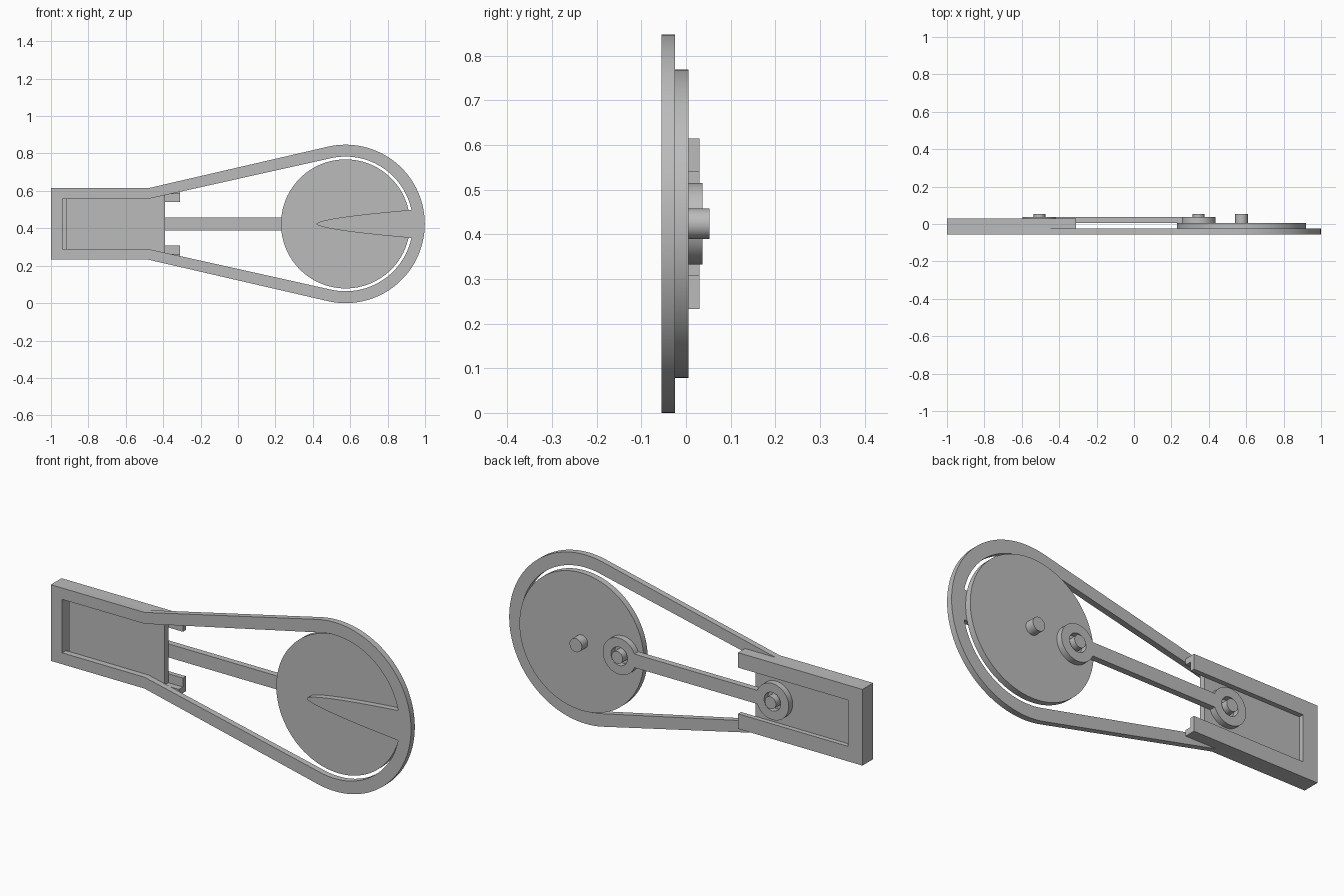
import bpy, bmesh
from math import sin, cos, pi, atan2, acos, asin, hypot, radians
from mathutils import Matrix

if "Cube" in bpy.data.objects:
    bpy.data.objects.remove(bpy.data.objects["Cube"], do_unlink=True)

grey = bpy.data.materials.new("plain grey")
grey.use_nodes = True
grey.diffuse_color = (0.5, 0.5, 0.5, 1)
grey.node_tree.nodes["Principled BSDF"].inputs["Base Color"].default_value = (0.5, 0.5, 0.5, 1)

# Heights are measured from the long axis of the mechanism
AXIS = 0.4235
WHEEL_X = 0.575
# Depth layers, front to back
FRONT, PLATE, MIDDLE, LIP, ROD, PIN = -0.055, -0.025, 0.006, 0.03, 0.037, 0.053


def plate(name, loops, y0, y1):
    """Extrude flat outlines (later loops are holes) from depth y0 to y1."""
    curve = bpy.data.curves.new(name, 'CURVE')
    curve.dimensions = '2D'
    curve.fill_mode = 'BOTH'
    curve.extrude = (y1 - y0) / 2
    for loop in loops:
        spline = curve.splines.new('POLY')
        spline.points.add(len(loop) - 1)
        for point, (x, z) in zip(spline.points, loop):
            point.co = (x, z, 0, 1)
        spline.use_cyclic_u = True
    helper = bpy.data.objects.new(name + " outline", curve)
    bpy.context.collection.objects.link(helper)
    graph = bpy.context.evaluated_depsgraph_get()
    mesh = bpy.data.meshes.new_from_object(helper.evaluated_get(graph))
    bpy.data.objects.remove(helper)
    bpy.data.curves.remove(curve)
    mesh.transform(Matrix.Translation((0, (y0 + y1) / 2, AXIS)) @ Matrix.Rotation(pi / 2, 4, 'X'))
    bm = bmesh.new()
    bm.from_mesh(mesh)
    bmesh.ops.remove_doubles(bm, verts=bm.verts, dist=1e-5)
    bmesh.ops.recalc_face_normals(bm, faces=bm.faces)
    bm.to_mesh(mesh)
    bm.free()
    mesh.materials.clear()
    mesh.materials.append(grey)
    obj = bpy.data.objects.new(name, mesh)
    bpy.context.collection.objects.link(obj)
    bpy.ops.object.select_all(action='DESELECT')
    obj.select_set(True)
    bpy.context.view_layer.objects.active = obj
    bpy.ops.object.shade_smooth_by_angle(angle=radians(30))
    return obj


def arc(x, r, a0, a1, n):
    return [(x + r * cos(a0 + (a1 - a0) * i / n), r * sin(a0 + (a1 - a0) * i / n))
            for i in range(n + 1)]


def circle(x, r, n=48):
    return arc(x, r, 0, 2 * pi, n)[:-1]


def mirrored(upper):
    """Close an upper half outline with its reflection below the axis."""
    return upper + [(x, -z) for x, z in reversed(upper) if abs(z) > 1e-6]


def tangent_angle(x, z, r):
    """Angle on the wheel circle where the line from (x, z) touches it."""
    dx = x - WHEEL_X
    return atan2(z, dx) - acos(r / hypot(dx, z))


def box(x0, x1, half):
    return [(x0, -half), (x1, -half), (x1, half), (x0, half)]


# Front frame: handle, flared arms, round end and inward pointer
neck, outer_r, inner_r = -0.48, 0.4235, 0.36
outer_h, inner_h, pointer_h = 0.191, 0.134, 0.075
outer = [(-1, outer_h), (neck, outer_h)]
outer += arc(WHEEL_X, outer_r, tangent_angle(neck, outer_h, outer_r), 0, 48)
root = asin(pointer_h / inner_r)
inner = [(-0.937, inner_h), (neck, inner_h)]
inner += arc(WHEEL_X, inner_r, tangent_angle(neck, inner_h, inner_r), root, 40)
tip_x, root_x = 0.42, inner[-1][0]
for i in range(1, 25):
    t = 1 - i / 24
    inner.append((tip_x + (root_x - tip_x) * t * t, pointer_h * t ** 1.15))
plate("front_frame", [mirrored(outer), mirrored(inner)], FRONT, PLATE)


# Slide channel: wide slot, then retaining lips at the back
def channel(name, end, half, y0, y1):
    mouth = -0.31
    plate(name, [mirrored([(end, half), (mouth, half), (mouth, outer_h), (-1, outer_h)])], y0, y1)


channel("channel_walls", -0.937, 0.161, PLATE, MIDDLE)
channel("channel_lips", -0.92, 0.116, MIDDLE, LIP)

# Sliding block and wheel
plate("slider", [box(-0.92, -0.39, 0.16)], PLATE, MIDDLE)
plate("wheel", [circle(WHEEL_X, 0.345, 96)], PLATE, MIDDLE)

# Connecting rod with two ring ends, as one outline with two holes
slider_pin, crank_pin, ring_r, rod_half = -0.505, 0.345, 0.091, 0.034
a = asin(rod_half / ring_r)
rod = arc(slider_pin, ring_r, pi, a, 24) + arc(crank_pin, ring_r, pi - a, 0, 24)
plate("connecting_rod", [mirrored(rod), circle(slider_pin, 0.046), circle(crank_pin, 0.046)],
      MIDDLE, ROD)

# Pins
for name, x, r in (("slider_pin", slider_pin, 0.031), ("crank_pin", crank_pin, 0.031),
                   ("wheel_axle", WHEEL_X, 0.034)):
    plate(name, [circle(x, r, 32)], MIDDLE, PIN)
